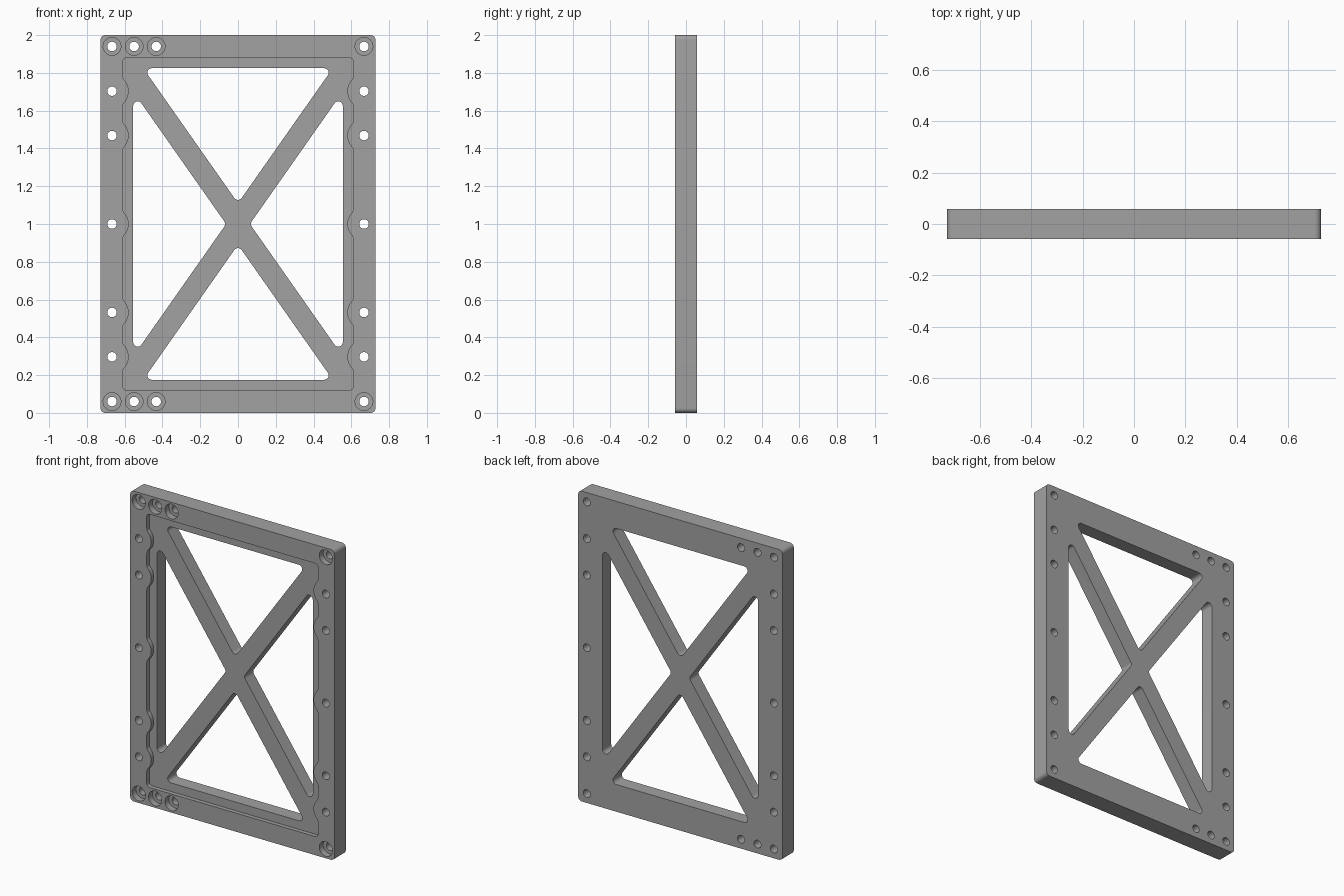
import bpy
import bmesh
from math import atan2, cos, sin, pi, sqrt, radians
from mathutils import Vector

if "Cube" in bpy.data.objects:
    bpy.data.objects.remove(bpy.data.objects["Cube"])

HALF_W, HALF_T = 0.728, 0.058
RECESS_Y, BORE_Y = -0.031, -0.018
HOLE_X = 0.667
SIDE_Z = [0.297, 0.532, 1.0, 1.468, 1.703]

grey = bpy.data.materials.new("grey metal")
grey.use_nodes = True
grey.diffuse_color = (0.36, 0.36, 0.36, 1)
grey.node_tree.nodes["Principled BSDF"].inputs["Base Color"].default_value = grey.diffuse_color


def arc(cx, cz, r, a0, a1, n=8):
    return [(cx + r * cos(a0 + (a1 - a0) * i / n), cz + r * sin(a0 + (a1 - a0) * i / n))
            for i in range(n + 1)]


def circle(cx, cz, r):
    return arc(cx, cz, r, 0, 2 * pi, 32)[:-1]


def rounded(points, r):
    """Round every corner of a counter-clockwise convex outline."""
    out = []
    for i, p in enumerate(points):
        p = Vector(p)
        u = (Vector(points[i - 1]) - p).normalized()
        v = (Vector(points[(i + 1) % len(points)]) - p).normalized()
        centre = p + (u + v).normalized() * r / sin(u.angle(v) / 2)
        start = atan2(-u.x, u.y)
        start = atan2(u.x, -u.y)
        out += arc(centre.x, centre.y, r, start, start + pi - u.angle(v))
    return out


def prism(name, outlines, y0, y1):
    """Extrude closed x-z outlines from y0 to y1."""
    bm = bmesh.new()
    for outline in outlines:
        face = bm.faces.new([bm.verts.new((x, y0, z)) for x, z in outline])
        top = bmesh.ops.extrude_face_region(bm, geom=[face])["geom"]
        bmesh.ops.translate(bm, vec=(0, y1 - y0, 0),
                            verts=[g for g in top if isinstance(g, bmesh.types.BMVert)])
    bmesh.ops.recalc_face_normals(bm, faces=bm.faces)
    mesh = bpy.data.meshes.new(name)
    bm.to_mesh(mesh)
    bm.free()
    mesh.materials.append(grey)
    obj = bpy.data.objects.new(name, mesh)
    bpy.context.collection.objects.link(obj)
    return obj


# Outer plate with rounded corners
plate = prism("frame_plate", [rounded([(-HALF_W, 0), (HALF_W, 0), (HALF_W, 2), (-HALF_W, 2)], 0.025)],
              -HALF_T, HALF_T)
bpy.context.view_layer.objects.active = plate
plate.select_set(True)


def cut(name, outlines, y0, y1):
    cutter = prism(name, outlines, y0, y1)
    cutter.hide_render = True
    mod = plate.modifiers.new(name, "BOOLEAN")
    mod.operation, mod.solver, mod.object = "DIFFERENCE", "EXACT", cutter
    bpy.ops.object.modifier_apply(modifier=name)
    bpy.data.objects.remove(cutter)


# Shallow front recess whose sides bulge around the screw holes
WALL, BOSS, FILLET = 0.61, 0.088, 0.03
dx = HOLE_X - WALL + FILLET
dz = sqrt((BOSS + FILLET) ** 2 - dx ** 2)
turn = atan2(dz, dx)
side = arc(WALL - 0.02, 0.14, 0.02, -pi / 2, 0)
for z in SIDE_Z:
    side += arc(WALL - FILLET, z - dz, FILLET, 0, turn)
    side += arc(HOLE_X, z, BOSS, pi + turn, pi - turn, 16)[1:-1]
    side += arc(WALL - FILLET, z + dz, FILLET, -turn, 0)
side += arc(WALL - 0.02, 1.86, 0.02, 0, pi / 2)
cut("recess", [side + [(-x, 2 - z) for x, z in side]], -0.2, RECESS_Y)

# Four triangular windows that leave the crossed braces
SLOPE = 1.425
top_x = (1.825 - 1.11) / SLOPE
side_z = SLOPE * (0.555 - 0.063)
upper = rounded([(0, 1.11), (top_x, 1.825), (-top_x, 1.825)], 0.024)
right = rounded([(0.063, 1), (0.555, 1 - side_z), (0.555, 1 + side_z)], 0.024)
windows = [upper, right] + [[(-x, 2 - z) for x, z in w] for w in (upper, right)]
cut("windows", windows, -0.2, 0.2)

# Counterbored corner holes and plain side holes
corners = [(x, z) for x in (-HOLE_X, -0.55, -0.433, HOLE_X) for z in (0.06, 1.94)]
sides = [(x, z) for x in (-HOLE_X, HOLE_X) for z in SIDE_Z]
cut("counterbores", [circle(x, z, 0.047) for x, z in corners], -0.2, BORE_Y)
cut("screw_holes", [circle(x, z, 0.025) for x, z in corners + sides], -0.2, 0.2)

bpy.ops.object.shade_smooth_by_angle(angle=radians(30))
